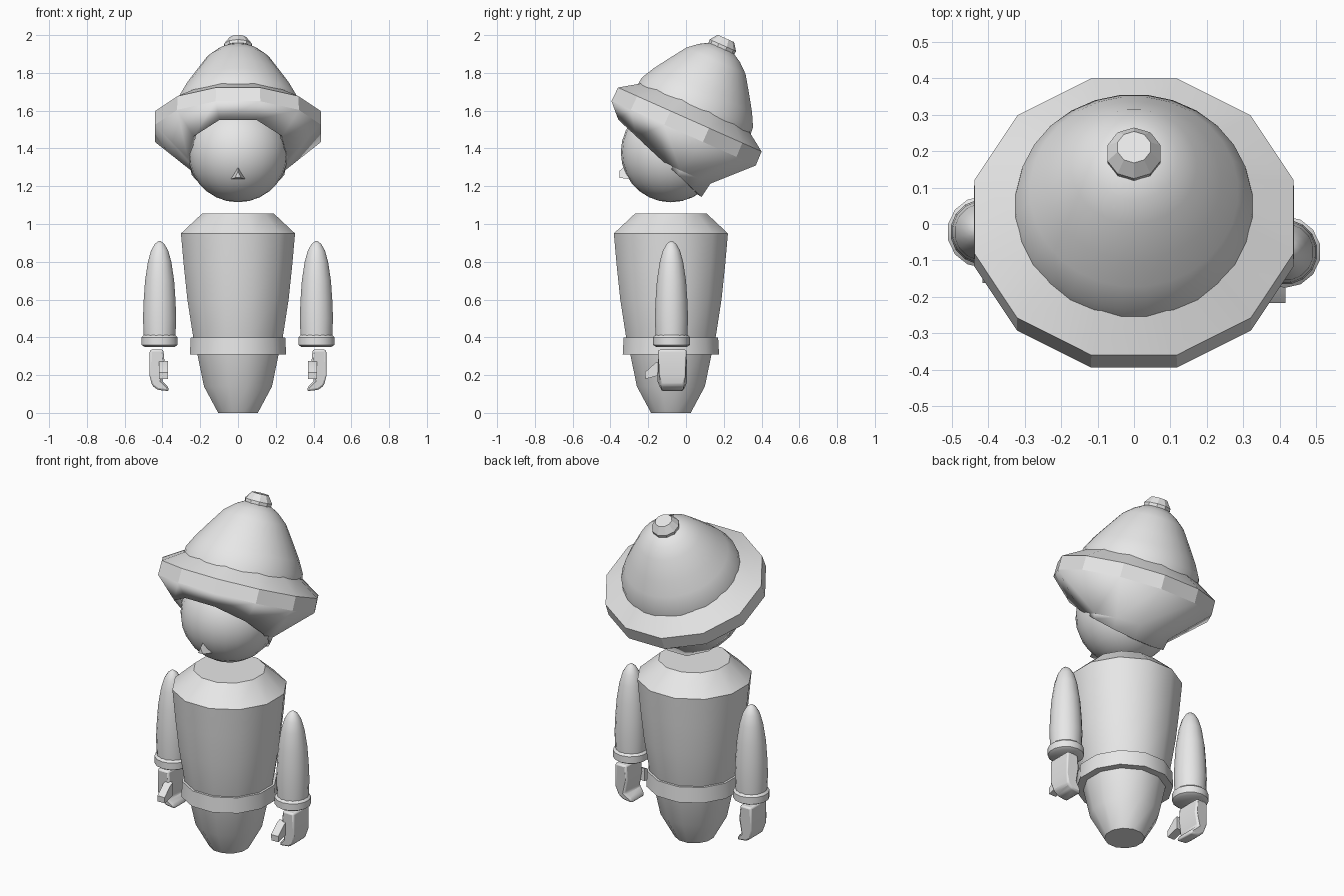
import bpy
import bmesh
from math import cos, sin, pi, radians
from mathutils import Matrix, Vector

if "Cube" in bpy.data.objects:
    bpy.data.objects.remove(bpy.data.objects["Cube"])

grey = bpy.data.materials.new("plain grey")
grey.use_nodes = True
grey.diffuse_color = (0.8, 0.8, 0.8, 1)
grey.node_tree.nodes["Principled BSDF"].inputs["Base Color"].default_value = (0.8, 0.8, 0.8, 1)


def finish(name, bm, matrix=Matrix(), smooth=35):
    """Turn a bmesh into a named, shaded object."""
    bm.transform(matrix)
    mesh = bpy.data.meshes.new(name)
    bm.to_mesh(mesh)
    bm.free()
    mesh.materials.append(grey)
    obj = bpy.data.objects.new(name, mesh)
    bpy.context.collection.objects.link(obj)
    bpy.ops.object.select_all(action='DESELECT')
    obj.select_set(True)
    bpy.context.view_layer.objects.active = obj
    if smooth:
        bpy.ops.object.shade_smooth_by_angle(angle=radians(smooth))
    return obj


def lathe(profile, sides, caps=True, depth=1):
    """Rings of flat-to-flat radius r at height h, listed from bottom to top."""
    bm = bmesh.new()
    rings = []
    for r, h in profile:
        r /= cos(pi / sides)
        angles = [2 * pi * (i + 0.5) / sides for i in range(sides)]
        rings.append([bm.verts.new((r * cos(a), r * sin(a) * depth, h)) for a in angles])
    for low, high in zip(rings, rings[1:]):
        for i in range(sides):
            j = (i + 1) % sides
            bm.faces.new((low[i], low[j], high[j], high[i]))
    if caps:
        bm.faces.new(rings[0][::-1])
        bm.faces.new(rings[-1])
    return bm


def hull(points):
    bm = bmesh.new()
    for p in points:
        bm.verts.new(p)
    bmesh.ops.convex_hull(bm, input=bm.verts)
    return bm


# Torso and belt
torso_at = Matrix.Translation((0, -0.08, 0))
torso = [(0.105, 0), (0.18, 0.14), (0.215, 0.31), (0.237, 0.4), (0.268, 0.6),
         (0.287, 0.78), (0.302, 0.95), (0.19, 1.055)]
finish("torso", lathe(torso, 12), torso_at)
finish("belt", lathe([(0.255, 0.31), (0.25, 0.4)], 12), torso_at)

# Head and nose
bm = bmesh.new()
bmesh.ops.create_uvsphere(bm, u_segments=24, v_segments=14, radius=0.265)
finish("head", bm, Matrix.Translation((0, -0.08, 1.38)))
nose = [(0, -0.3, 1.325), (0, -0.32, 1.31), (-0.045, -0.28, 1.235), (0.045, -0.28, 1.235),
        (-0.015, -0.353, 1.245), (0.015, -0.353, 1.245), (0, -0.353, 1.28)]
finish("nose", hull(nose), smooth=0)

# Tilted hat: brim, crown and knob
hat_at = Matrix.Translation((0, -0.0125, 1.48)) @ Matrix.Rotation(radians(-24), 4, 'X')
brim = [(0.44, 0), (0.438, 0.08), (0.29, 0.175)]
finish("hat_brim", lathe(brim, 12, caps=False, depth=0.95), hat_at, 20)
crown = [(0.33, 0.11), (0.322, 0.18), (0.285, 0.25), (0.238, 0.322), (0.172, 0.42),
         (0.12, 0.465), (0.06, 0.5)]
finish("hat_crown", lathe(crown, 28), hat_at)
knob = [(0.06, 0.46), (0.07, 0.475), (0.073, 0.51), (0.045, 0.55)]
finish("hat_knob", lathe(knob, 10), hat_at, 20)

# Hood below the brim, sliced at a slant to open around the face
bm = lathe([(0.23, -0.3), (0.25, -0.186), (0.44, 0)], 12, caps=False, depth=0.95)
bm.transform(hat_at)
bmesh.ops.bisect_plane(bm, geom=bm.verts[:] + bm.edges[:] + bm.faces[:], clear_outer=True,
                       plane_co=(0, -0.35, 1.544), plane_no=Vector((0, -0.398, -0.429)).normalized())
hood = finish("hood", bm, smooth=35)
hood.modifiers.new("thickness", 'SOLIDIFY').thickness = 0.03

# Arms, cuffs and hands
sleeve = [(0.083, 0.39), (0.088, 0.5), (0.084, 0.6), (0.077, 0.7), (0.062, 0.8),
          (0.045, 0.86), (0.025, 0.895), (0.005, 0.91)]
cuff = [(0.08, 0.35), (0.096, 0.36), (0.096, 0.4), (0.08, 0.415)]
palm = [(-0.02, 0.335), (-0.028, 0.25), (-0.012, 0.17), (-0.045, 0.138), (-0.05, 0.115),
        (0.01, 0.122), (0.04, 0.145), (0.054, 0.2), (0.052, 0.335)]
thumb = [(x, y, z) for x in (-0.045, 0.002)
         for y, z in ((-0.06, 0.275), (-0.085, 0.265), (-0.14, 0.215), (-0.138, 0.18), (-0.06, 0.2))]

for side, label, y in ((1, "left", -0.077), (-1, "right", -0.022)):
    at = Matrix.Translation((side * 0.415, y, 0))
    mirrored = at @ Matrix.Scale(side, 4, (1, 0, 0))
    finish(label + "_arm", lathe(sleeve, 16), at, 50)
    finish(label + "_cuff", lathe(cuff, 14), at, 35)

    # Curled palm: side outline pulled out to the width of the hand
    bm = bmesh.new()
    face = bm.faces.new([bm.verts.new((x, -0.07, z)) for x, z in palm])
    moved = bmesh.ops.extrude_face_region(bm, geom=[face])["geom"]
    bmesh.ops.translate(bm, vec=(0, 0.15, 0), verts=[v for v in moved if isinstance(v, bmesh.types.BMVert)])
    for v in bm.verts:
        if v.co.z < 0.15:
            v.co.y = 0.005 + (v.co.y - 0.005) * 0.8
    bm.transform(mirrored)
    bmesh.ops.recalc_face_normals(bm, faces=bm.faces)
    hand = finish(label + "_hand", bm)
    bevel = hand.modifiers.new("soft edges", 'BEVEL')
    bevel.width, bevel.segments = 0.01, 2

    bm = hull(thumb)
    bm.transform(mirrored)
    bmesh.ops.recalc_face_normals(bm, faces=bm.faces)
    finish(label + "_thumb", bm, smooth=30)
